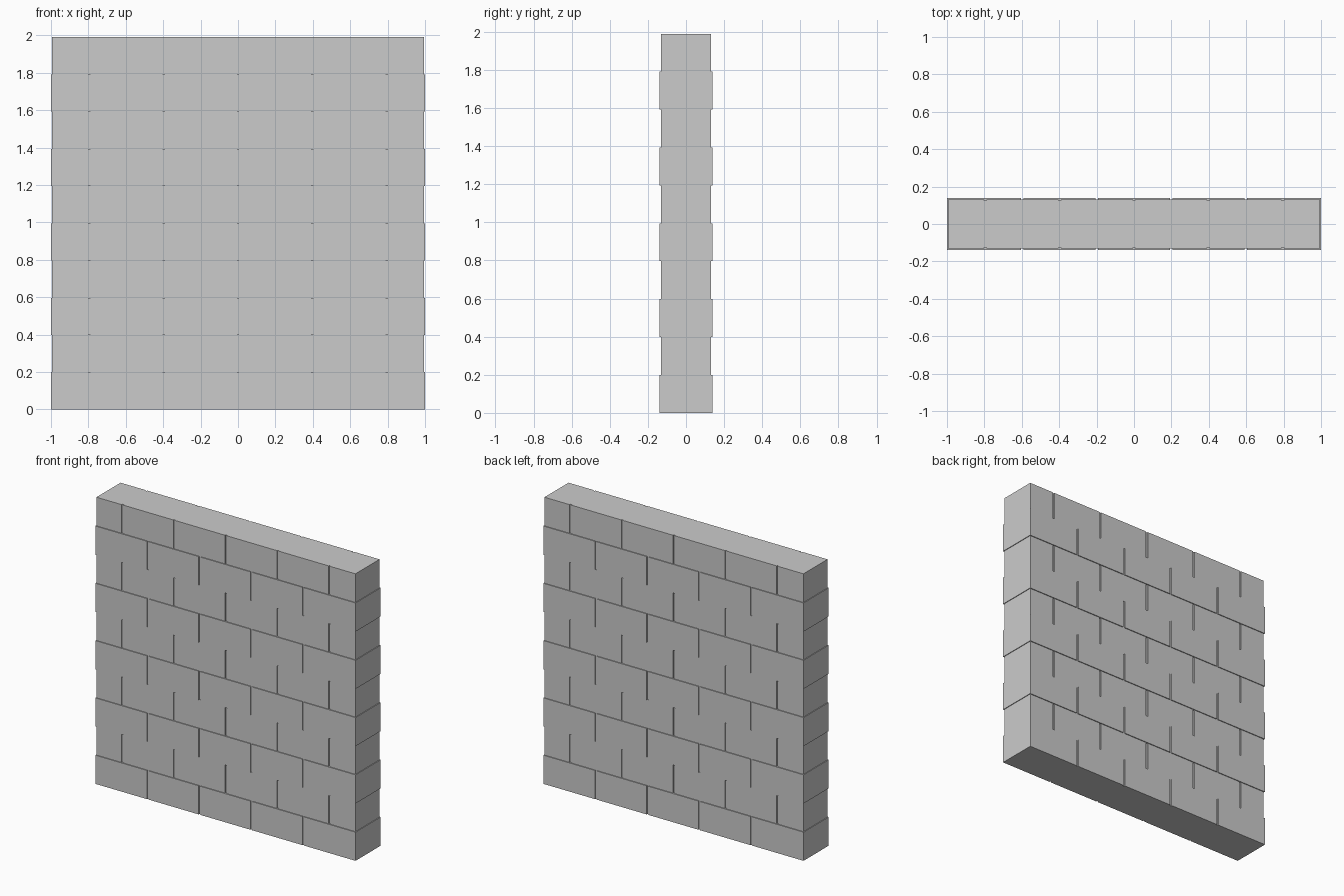
import bpy

if "Cube" in bpy.data.objects:
    bpy.data.objects.remove(bpy.data.objects["Cube"])

P = 0.398          # brick pitch
H = 0.199          # course height
GAP = 0.013        # vertical joint width
HALF = 2.5 * P     # half length of a recessed course


def box(name, x0, x1, hy, z0, z1):
    bpy.ops.mesh.primitive_cube_add(size=1, location=((x0 + x1) / 2, 0, (z0 + z1) / 2))
    ob = bpy.context.object
    ob.name = name
    ob.scale = (x1 - x0, 2 * hy, z1 - z0)
    bpy.ops.object.transform_apply(location=False, rotation=False, scale=True)
    return ob


# Ten courses in running bond; every other one stands slightly proud
for row in range(10):
    proud = row % 2 == 0
    end = 1.0 if proud else HALF
    depth = 0.138 if proud else 0.132
    joints = [P * (i - 1.5) for i in range(4)] if proud else [P * (i - 2) for i in range(5)]
    z0, z1 = row * H, (row + 1) * H
    starts = [-end] + [j + GAP / 2 for j in joints]
    stops = [j - GAP / 2 for j in joints] + [end]
    for i, (a, b) in enumerate(zip(starts, stops)):
        box(f"brick_{row + 1}_{i + 1}", a, b, depth, z0, z1)
    # Mortar showing at the bottom of each vertical joint
    for i, j in enumerate(joints):
        box(f"mortar_{row + 1}_{i + 1}", j - GAP / 2, j + GAP / 2, depth - 0.007, z0, z1)
